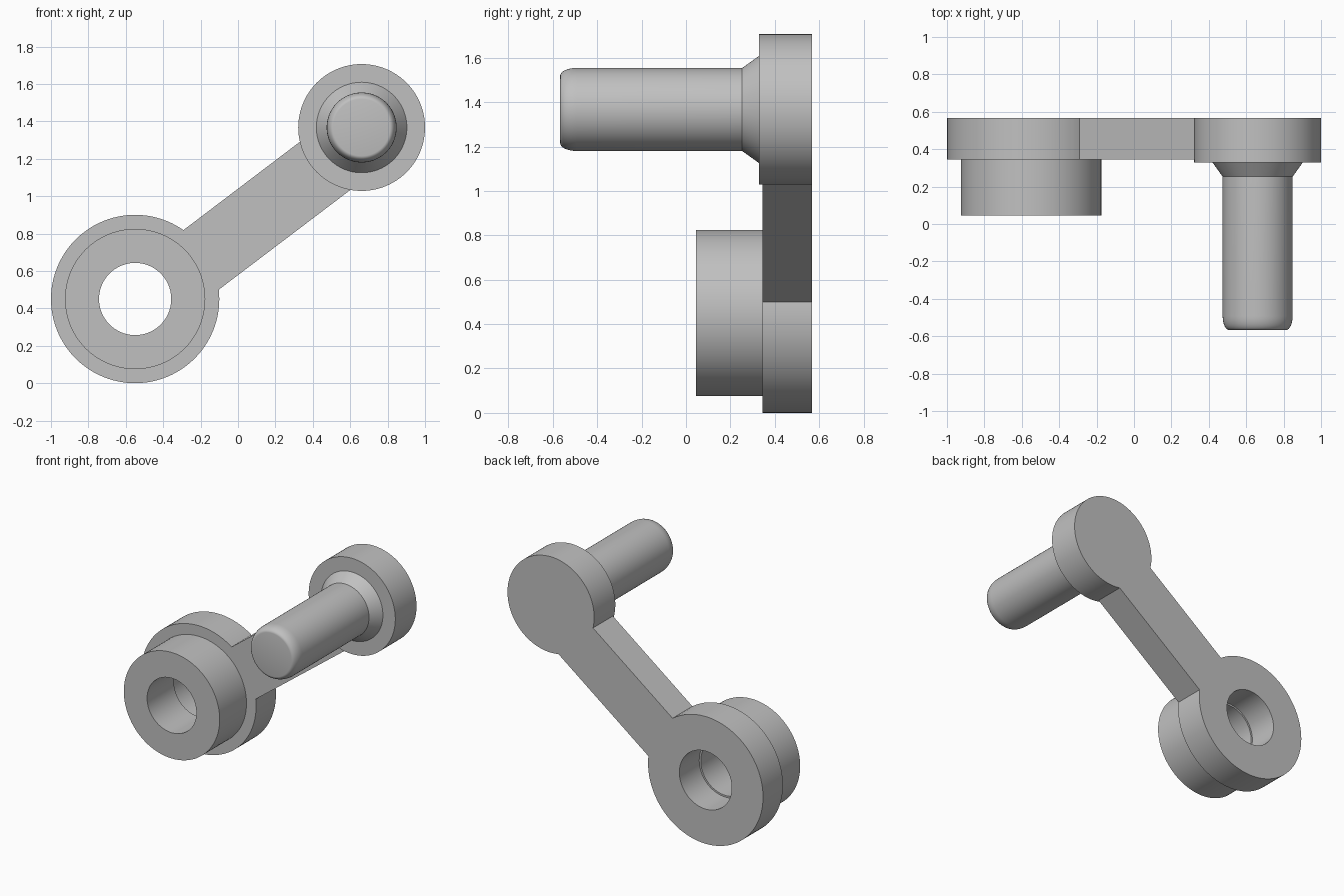
import bpy
import bmesh
from math import cos, sin, pi, radians
from mathutils import Matrix, Vector

if "Cube" in bpy.data.objects:
    bpy.data.objects.remove(bpy.data.objects["Cube"], do_unlink=True)

# One plain grey metal
GREY = (0.53, 0.53, 0.53, 1.0)
metal = bpy.data.materials.new("grey metal")
metal.use_nodes = True
metal.diffuse_color = GREY
metal.node_tree.nodes["Principled BSDF"].inputs["Base Color"].default_value = GREY

SEGMENTS = 96
BACK, PLATE_FRONT, PIN_HUB_FRONT = 0.567, 0.345, 0.33
HUB, HUB_R = Vector((-0.55, 0, 0.45)), 0.45
PIN, PIN_R = Vector((0.661, 0, 1.367)), 0.339


def finish(name, bm):
    """Turn a bmesh into a smooth-shaded object with sharp edges kept."""
    bmesh.ops.remove_doubles(bm, verts=bm.verts, dist=1e-5)
    bmesh.ops.recalc_face_normals(bm, faces=bm.faces)
    mesh = bpy.data.meshes.new(name)
    bm.to_mesh(mesh)
    bm.free()
    mesh.materials.append(metal)
    obj = bpy.data.objects.new(name, mesh)
    bpy.context.collection.objects.link(obj)
    bpy.ops.object.select_all(action="DESELECT")
    obj.select_set(True)
    bpy.context.view_layer.objects.active = obj
    bpy.ops.object.shade_smooth_by_angle(angle=radians(25))
    return obj


def lathe(name, centre, profile, closed=False):
    """Revolve (radius, y) points around the y axis through centre."""
    bm = bmesh.new()
    verts = [bm.verts.new((r, y, 0)) for r, y in profile]
    pairs = list(zip(verts, verts[1:]))
    if closed:
        pairs.append((verts[-1], verts[0]))
    edges = [bm.edges.new(p) for p in pairs]
    bmesh.ops.spin(bm, geom=verts + edges, cent=(0, 0, 0), axis=(0, 1, 0),
                   angle=2 * pi, steps=SEGMENTS, use_merge=False)
    bmesh.ops.transform(bm, matrix=Matrix.Translation(centre), verts=bm.verts)
    return finish(name, bm)


def arc(centre, radius, start, end, steps=16):
    """Points of an arc in the xz plane, angles in degrees."""
    angles = [radians(start + (end - start) * i / steps) for i in range(steps + 1)]
    return [(centre.x + radius * cos(a), centre.z + radius * sin(a)) for a in angles]


# Bored hub: wide flange, narrower boss, and a stepped hole
BOSS_FRONT, BOSS_R, BORE, COUNTERBORE = 0.045, 0.375, 0.193, 0.205
lathe("bored_hub", HUB, [
    (BORE, BOSS_FRONT), (BOSS_R, BOSS_FRONT), (BOSS_R, PLATE_FRONT),
    (HUB_R, PLATE_FRONT), (HUB_R, BACK),
    (COUNTERBORE, BACK), (COUNTERBORE, PLATE_FRONT), (BORE, PLATE_FRONT),
], closed=True)

# Pin hub with conical collar and a pin with a rounded tip
TIP, SHAFT_R, ROUND_R, ROUND_Y = -0.567, 0.187, 0.035, 0.075
tip_curve = []
for i in range(9):
    a = i / 8 * pi / 2
    tip_curve.append((SHAFT_R - ROUND_R * (1 - sin(a)),
                      TIP + ROUND_Y * (1 - cos(a))))
lathe("pin_hub", PIN, [(0, TIP)] + tip_curve + [
    (SHAFT_R, 0.253), (0.242, PIN_HUB_FRONT),
    (PIN_R, PIN_HUB_FRONT), (PIN_R, BACK), (0, BACK),
])

# Flat arm whose ends follow the two hub rims
outline = arc(HUB, HUB_R - 0.001, 6.3, 55) + arc(PIN, PIN_R - 0.001, 193, 260)
bm = bmesh.new()
face = bm.faces.new([bm.verts.new((x, PLATE_FRONT, z)) for x, z in outline])
extruded = bmesh.ops.extrude_face_region(bm, geom=[face], use_keep_orig=True)
moved = [v for v in extruded["geom"] if isinstance(v, bmesh.types.BMVert)]
bmesh.ops.translate(bm, vec=(0, BACK - PLATE_FRONT, 0), verts=moved)
finish("arm", bm)
